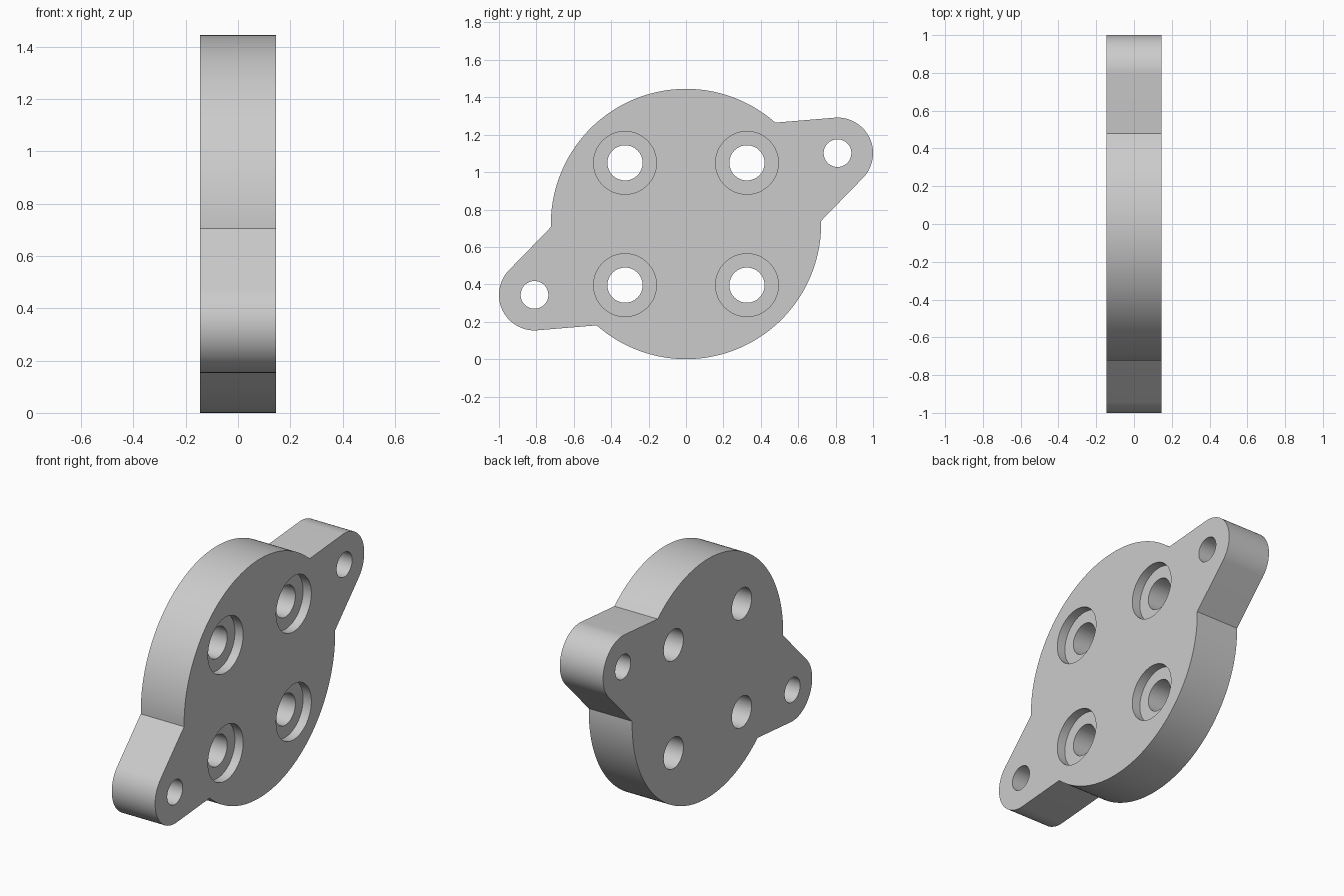
import bpy, bmesh, math
from mathutils import Matrix

if "Cube" in bpy.data.objects:
    bpy.data.objects.remove(bpy.data.objects["Cube"])

HALF = 0.145                      # half thickness along x
R, CZ = 0.7225, 0.7225            # main disc radius and centre height
EAR_Y, EAR_Z, EAR_R = 0.81, 0.379, 0.19   # ear centre relative to the disc

grey = bpy.data.materials.new("light grey")
grey.diffuse_color = (0.6, 0.6, 0.6, 1)
grey.use_nodes = True
grey.node_tree.nodes["Principled BSDF"].inputs["Base Color"].default_value = grey.diffuse_color


def arc(cy, cz, r, a0, a1, n):
    angles = [math.radians(a0 + (a1 - a0) * i / n) for i in range(n + 1)]
    return [(cy + r * math.cos(a), cz + r * math.sin(a)) for a in angles]


def make_object(name, bm):
    bmesh.ops.recalc_face_normals(bm, faces=bm.faces)
    mesh = bpy.data.meshes.new(name)
    bm.to_mesh(mesh)
    bm.free()
    mesh.materials.append(grey)
    obj = bpy.data.objects.new(name, mesh)
    bpy.context.collection.objects.link(obj)
    return obj


def cylinders(name, centres, r, x0, x1):
    """Cutter made of cylinders running along x."""
    bm = bmesh.new()
    for y, z in centres:
        place = Matrix.Translation(((x0 + x1) / 2, y, z)) @ Matrix.Rotation(math.pi / 2, 4, 'Y')
        bmesh.ops.create_cone(bm, cap_ends=True, segments=64, radius1=r, radius2=r,
                              depth=x1 - x0, matrix=place)
    return make_object(name, bm)


# Plate outline: one ear and half the disc, repeated by a half turn
half = arc(EAR_Y, EAR_Z, EAR_R, -45, 94.4, 32) + arc(0, 0, R, 48.6, 181.3, 72)
outline = half + [(-y, -z) for y, z in half]
bm = bmesh.new()
face = bm.faces.new([bm.verts.new((-HALF, y, z + CZ)) for y, z in outline])
side = bmesh.ops.extrude_face_region(bm, geom=[face], use_keep_orig=True)["geom"]
bmesh.ops.translate(bm, vec=(2 * HALF, 0, 0),
                    verts=[v for v in side if isinstance(v, bmesh.types.BMVert)])
plate = make_object("flange_plate", bm)

# Four counterbored bolt holes and a plain hole in each ear
bolts = [(sy * 0.326, CZ + sz * 0.327) for sy in (-1, 1) for sz in (-1, 1)]
ears = [(s * EAR_Y, CZ + s * EAR_Z) for s in (-1, 1)]
cutters = [
    cylinders("bolt_hole_cutter", bolts, 0.094, -0.3, 0.3),
    cylinders("counterbore_cutter", bolts, 0.168, HALF - 0.055, 0.3),
    cylinders("ear_hole_cutter", ears, 0.074, -0.3, 0.3),
]
bpy.context.view_layer.objects.active = plate
plate.select_set(True)
for cutter in cutters:
    cutter.hide_render = True
    mod = plate.modifiers.new(cutter.name, 'BOOLEAN')
    mod.operation = 'DIFFERENCE'
    mod.solver = 'EXACT'
    mod.object = cutter
    bpy.ops.object.modifier_apply(modifier=mod.name)
for cutter in cutters:
    bpy.data.objects.remove(cutter)

bpy.ops.object.shade_smooth_by_angle(angle=math.radians(30))
